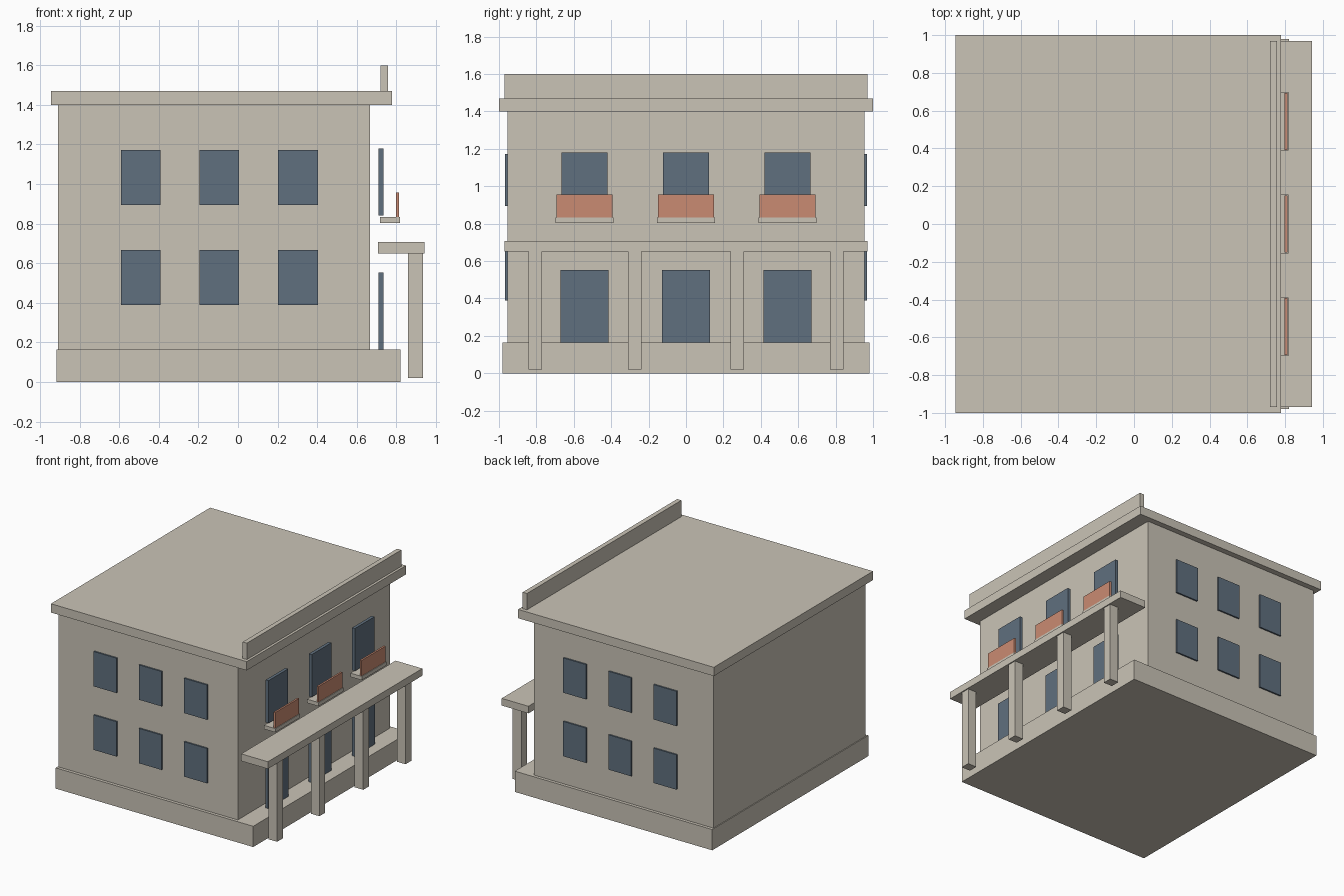
import bpy

cube = bpy.data.objects.get("Cube")
if cube:
    bpy.data.objects.remove(cube, do_unlink=True)


def material(name, rgb):
    mat = bpy.data.materials.new(name)
    mat.use_nodes = True
    mat.diffuse_color = (*rgb, 1)
    mat.node_tree.nodes["Principled BSDF"].inputs["Base Color"].default_value = (*rgb, 1)
    return mat


stone = material("beige stone", (0.59, 0.55, 0.47))
glass = material("slate blue glass", (0.117, 0.16, 0.21))
clay = material("terracotta", (0.59, 0.26, 0.17))


def box(name, mat, xs, ys, zs):
    """Axis-aligned box from its (low, high) extents."""
    lows, highs = zip(xs, ys, zs)
    bpy.ops.mesh.primitive_cube_add(size=1)
    obj = bpy.context.object
    obj.name = obj.data.name = name
    for v in obj.data.vertices:
        v.co = [hi if c > 0 else lo for c, lo, hi in zip(v.co, lows, highs)]
    obj.data.materials.append(mat)
    return obj


def around(centre, half):
    return (centre - half, centre + half)


# Main masses
box("plinth", stone, (-0.917, 0.82), (-0.98, 0.98), (0, 0.165))
box("walls", stone, (-0.91, 0.667), (-0.955, 0.955), (0.165, 1.40))
box("roof_slab", stone, (-0.945, 0.777), (-1, 1), (1.40, 1.47))
box("parapet", stone, (0.72, 0.757), (-0.97, 0.97), (1.47, 1.60))

# Windows on the front and back walls, two storeys of three
for side, ys in (("front", (-0.967, -0.95)), ("back", (0.95, 0.967))):
    for zs in ((0.39, 0.667), (0.895, 1.172)):
        for x in (-0.492, -0.095, 0.303):
            box(side + "_window", glass, around(x, 0.1), ys, zs)

# Right side bays: doorway, upper window, balcony
for y in (-0.543, 0, 0.543):
    box("doorway", glass, (0.71, 0.735), around(y, 0.128), (0.165, 0.553))
    box("balcony_window", glass, (0.71, 0.735), around(y, 0.123), (0.842, 1.18))
    box("balcony_floor", stone, (0.717, 0.818), around(y, 0.155), (0.803, 0.833))
    box("balcony_panel", clay, (0.798, 0.813), around(y, 0.15), (0.833, 0.957))

# Porch canopy on four square columns
box("canopy", stone, (0.707, 0.942), (-0.97, 0.97), (0.65, 0.707))
for y in (-0.807, -0.275, 0.275, 0.807):
    box("column", stone, (0.858, 0.934), around(y, 0.036), (0.02, 0.65))
